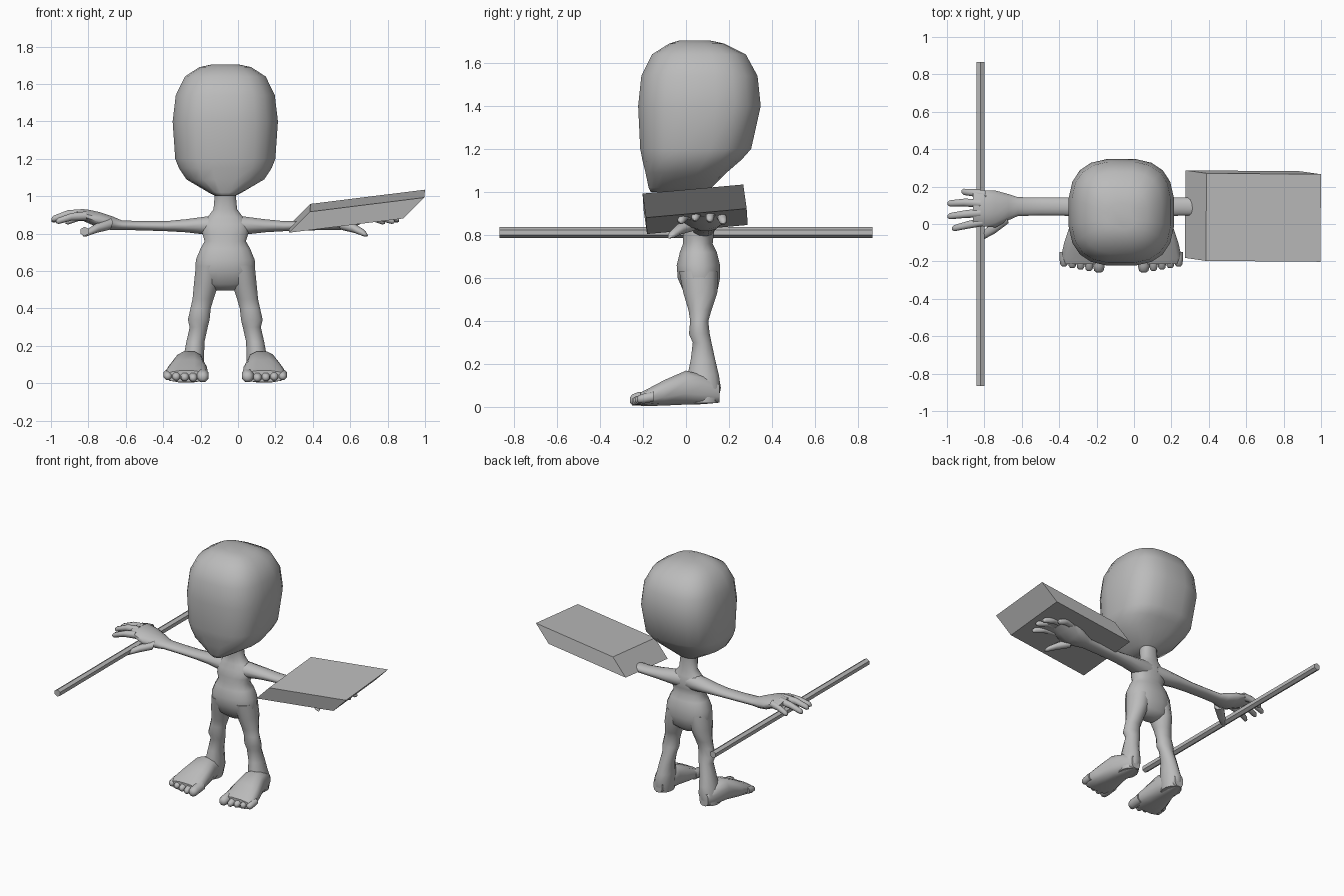
import bpy, bmesh, math
from mathutils import Vector, Matrix

CX = -0.068  # symmetry plane of the figure

grey = bpy.data.materials.new("plain grey")
grey.diffuse_color = (0.5, 0.5, 0.5, 1)


def finish(name, bm, mirror=False, angle=55):
    bmesh.ops.recalc_face_normals(bm, faces=bm.faces)
    me = bpy.data.meshes.new(name)
    for f in bm.faces:
        f.smooth = True
    bm.to_mesh(me)
    bm.free()
    me.materials.append(grey)
    me.set_sharp_from_angle(angle=math.radians(angle))
    ob = bpy.data.objects.new(name, me)
    ob.location.x = CX
    bpy.context.collection.objects.link(ob)
    if mirror:
        mod = ob.modifiers.new("other side", 'MIRROR')
        mod.use_mirror_merge = False
    return ob


def loft(bm, rings, sides=12, power=2.0):
    """Skin rings of (centre, half axis u, half axis v), world coordinates."""
    def bend(t):
        return math.copysign(abs(t) ** (2 / power), t)
    loops = []
    for c, u, v in rings:
        loop = []
        for i in range(sides):
            a = 2 * math.pi * (i + 0.5) / sides
            p = Vector(c) + Vector(u) * bend(math.cos(a)) + Vector(v) * bend(math.sin(a))
            loop.append(bm.verts.new((p.x - CX, p.y, p.z)))
        loops.append(loop)
    for lo, hi in zip(loops, loops[1:]):
        for i in range(sides):
            j = (i + 1) % sides
            bm.faces.new((lo[i], lo[j], hi[j], hi[i]))
    bm.faces.new(loops[0])
    bm.faces.new(loops[-1])


def level(rows):
    """Horizontal rings from (z, x centre, half width, y front, y back)."""
    return [((x, (a + b) / 2, z), (w, 0, 0), (0, (b - a) / 2, 0)) for z, x, w, a, b in rows]


def tube(points, radii, u, v):
    u, v = Vector(u), Vector(v)
    return [(p, u * r, v * r) for p, r in zip(points, radii)]


# Head
bm = bmesh.new()
loft(bm, level([(z, CX, w, a, b) for z, w, a, b in (
    (1.0, .05, -.165, .06), (1.02, .09, -.175, .12), (1.09, .21, -.19, .19),
    (1.15, .25, -.205, .26), (1.20, .27, -.215, .305), (1.40, .284, -.225, .35),
    (1.54, .267, -.21, .335), (1.64, .218, -.16, .28), (1.69, .14, -.08, .18),
    (1.705, .07, -.03, .11))]), 20, 2.8)
finish("head", bm)

# Torso and neck
bm = bmesh.new()
loft(bm, level([(z, CX, w, a, b) for z, w, a, b in (
    (.495, .05, .03, .11), (.53, .15, -.01, .145), (.60, .163, -.04, .16),
    (.66, .16, -.045, .16), (.72, .135, -.03, .145), (.76, .112, -.015, .125),
    (.80, .125, -.015, .13), (.85, .13, 0, .135), (.89, .095, .015, .125),
    (.93, .064, .025, .115), (1.0, .058, .015, .11), (1.06, .062, 0, .11))]), 16, 2.3)
finish("torso", bm)

# Arms with palms
bm = bmesh.new()
loft(bm, [((x, y, z), (0, hy, 0), (0, 0, hz)) for x, y, hy, z, hz in (
    (-.09, .075, .06, .845, .06), (-.17, .08, .062, .843, .05),
    (-.28, .09, .055, .842, .036), (-.38, .093, .05, .84, .028),
    (-.50, .094, .05, .842, .026), (-.62, .093, .052, .845, .026),
    (-.67, .09, .072, .855, .038), (-.74, .08, .102, .872, .045),
    (-.81, .083, .098, .895, .036), (-.86, .085, .085, .903, .022))])
finish("arm", bm, True)

# Fingers and thumbs
bm = bmesh.new()
for base, mid, tip in (
        ((-.81, .012, .895), (-.89, -.005, .89), (-.96, -.022, .868)),
        ((-.82, .06, .908), (-.91, .052, .905), (-.985, .042, .88)),
        ((-.82, .11, .908), (-.91, .115, .90), (-.985, .11, .875)),
        ((-.79, .155, .895), (-.85, .166, .888), (-.91, .172, .865))):
    end = Vector(tip) + (Vector(tip) - Vector(mid)).normalized() * .013
    loft(bm, tube((base, mid, tip, end), (.026, .022, .018, .008), (0, 1, 0), (0, 0, 1)), 8)
loft(bm, tube(((-.69, .03, .85), (-.76, -.03, .828), (-.81, -.065, .803), (-.825, -.077, .793)),
              (.034, .028, .02, .009), (.57, -.82, 0), (.2, .1, .95)), 8)
finish("fingers", bm, True)

# Legs
bm = bmesh.new()
loft(bm, level((
    (.63, -.15, .078, -.035, .15), (.53, -.17, .068, -.015, .148),
    (.45, -.187, .058, .01, .12), (.40, -.20, .056, .018, .105),
    (.34, -.21, .06, .012, .112), (.30, -.21, .05, .03, .12),
    (.22, -.228, .05, .02, .138), (.15, -.235, .056, .005, .155),
    (.09, -.245, .066, 0, .165), (.02, -.25, .06, 0, .15))))
finish("leg", bm, True)

# Feet
bm = bmesh.new()
loft(bm, [((x, y, (a + b) / 2), (w, 0, 0), (0, 0, (b - a) / 2)) for y, x, w, a, b in (
    (.155, -.25, .035, .02, .11), (.08, -.255, .068, .012, .15),
    (0, -.262, .08, .01, .172), (-.10, -.27, .106, .006, .128),
    (-.18, -.276, .118, .004, .085), (-.215, -.276, .108, .006, .068))], 12, 2.6)
# Toes, big one on the inner side
for i in range(5):
    r = .034 if i == 0 else .025
    x = -.188 - (.052 + .045 * (i - 1) if i else 0)
    tip = -.25 + .008 * i
    z = r + .003 * i
    loft(bm, tube(((x, -.15, z + .012), (x, tip + .025, z + .004), (x, tip, z), (x, tip - .01, z)),
                  (r, r, r * .8, r * .4), (1, 0, 0), (0, 0, 1)), 8)
finish("foot", bm, True)

# Staff under one hand
bm = bmesh.new()
loft(bm, tube(((-.82, -.867, .812), (-.82, .867, .812)), (.025, .025), (1, 0, 0), (0, 0, 1)), 6)
finish("staff", bm, angle=30)

# Slanted slab over the other hand
bm = bmesh.new()
bmesh.ops.create_cube(bm, size=1)
length, depth, rise = Vector((.612, -.005, .076)), Vector((.004, .468, .042)), Vector((.112, -.016, .112))
corner = Vector((.272 - CX, -.181, .805))
for v in bm.verts:
    v.co = corner + length * (v.co.x + .5) + depth * (v.co.y + .5) + rise * (v.co.z + .5)
finish("slab", bm, angle=30)
